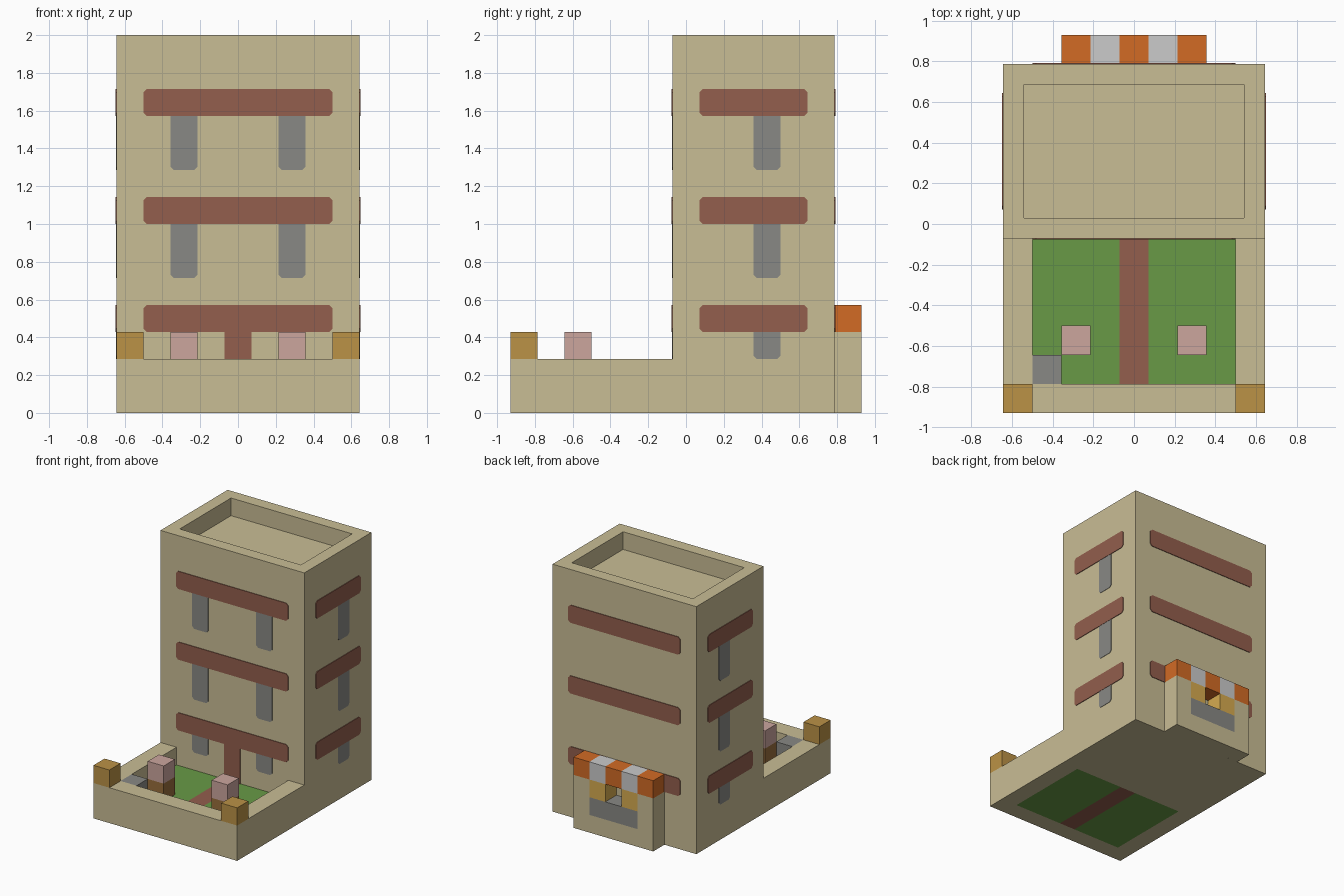
import bpy
import bmesh
from mathutils import Vector

cube = bpy.data.objects.get("Cube")
if cube:
    bpy.data.objects.remove(cube, do_unlink=True)

U = 1 / 7  # one block; all sizes below are in blocks


def material(name, *rgb):
    lin = [((c / 255 + 0.055) / 1.055) ** 2.4 for c in rgb] + [1]
    m = bpy.data.materials.new(name)
    m.use_nodes = True
    m.diffuse_color = lin
    m.node_tree.nodes["Principled BSDF"].inputs["Base Color"].default_value = lin
    return m


SAND = material("sandstone", 201, 189, 149)
BRICK = material("brick_red", 147, 94, 77)
STONE = material("stone_grey", 137, 137, 133)
PINK = material("dusty_pink", 204, 166, 158)
WOOD = material("golden_wood", 187, 146, 70)
BROWN = material("brown_wood", 152, 110, 60)
GRASS = material("grass_green", 104, 154, 70)
ORANGE = material("orange", 210, 107, 37)
WHITE = material("off_white", 203, 203, 203)
YELLOW = material("straw_yellow", 214, 171, 80)


def finish(name, bm, mat):
    bmesh.ops.recalc_face_normals(bm, faces=bm.faces)
    bmesh.ops.scale(bm, vec=(U, U, U), verts=bm.verts)
    mesh = bpy.data.meshes.new(name)
    bm.to_mesh(mesh)
    bm.free()
    mesh.materials.append(mat)
    obj = bpy.data.objects.new(name, mesh)
    bpy.context.collection.objects.link(obj)
    return obj


def box_mesh(x, y, z):
    bm = bmesh.new()
    bmesh.ops.create_cube(bm, size=1)
    for v in bm.verts:
        v.co = [r[0] if c < 0 else r[1] for c, r in zip(v.co, (x, y, z))]
    return bm


def box(name, x, y, z, mat):
    return finish(name, box_mesh(x, y, z), mat)


# Each wall maps (along, height, outward) to a point
WALLS = {
    "front": lambda a, z, d: Vector((a, -0.5 - d, z)),
    "back": lambda a, z, d: Vector((a, 5.5 + d, z)),
    "left": lambda a, z, d: Vector((4.5 + d, a, z)),
    "right": lambda a, z, d: Vector((-4.5 - d, a, z)),
}


def plate(name, wall, a, z, mat, thick):
    """Thin painted panel with clipped corners."""
    (a0, a1), (z0, z1), c = a, z, 0.12
    outline = [(a0 + c, z0), (a1 - c, z0), (a1, z0 + c), (a1, z1 - c),
               (a1 - c, z1), (a0 + c, z1), (a0, z1 - c), (a0, z0 + c)]
    bm = bmesh.new()
    place = WALLS[wall]
    face = bm.faces.new([bm.verts.new(place(p, q, 0)) for p, q in outline])
    out = bmesh.ops.extrude_face_region(bm, geom=[face])["geom"]
    shift = place(0, 0, thick) - place(0, 0, 0)
    bmesh.ops.translate(bm, vec=shift,
                        verts=[g for g in out if isinstance(g, bmesh.types.BMVert)])
    finish(name, bm, mat)


# Tower with a sunken roof
bm = box_mesh((-4.5, 4.5), (-0.5, 5.5), (0, 14))
bm.normal_update()
roof = max(bm.faces, key=lambda f: f.calc_center_median().z)
bmesh.ops.inset_region(bm, faces=[roof], thickness=1)
well = bmesh.ops.extrude_face_region(bm, geom=[roof])["geom"]
bmesh.ops.translate(bm, vec=(0, 0, -1),
                    verts=[g for g in well if isinstance(g, bmesh.types.BMVert)])
if roof.is_valid:
    bmesh.ops.delete(bm, geom=[roof], context="FACES_ONLY")
finish("tower", bm, SAND)

# Brick bands on every storey, with windows tucked under them
for floor, z in enumerate((3, 7, 11), 1):
    sill = z - 1 if floor == 1 else z - 2
    for wall in WALLS:
        span = (-3.5, 3.5) if wall in ("front", "back") else (0.5, 4.5)
        plate(f"{wall}_band_{floor}", wall, span, (z, z + 1), BRICK, 0.035)
        starts = {"front": (-2.5, 1.5), "back": ()}.get(wall, (2.5,))
        for i, a in enumerate(starts, 1):
            plate(f"{wall}_window_{floor}_{i}", wall, (a, a + 1),
                  (sill, z + 0.3), STONE, 0.02)
plate("front_door", "front", (-0.5, 0.5), (0.8, 3.3), BRICK, 0.02)

# Courtyard: lawn, path, low walls and corner caps
box("path", (-0.5, 0.5), (-5.5, -0.5), (0, 1), BRICK)
box("front_wall", (-4.5, 4.5), (-6.5, -5.5), (0, 2), SAND)
for side, s in (("left", 1), ("right", -1)):
    def span(a, b):
        return sorted((s * a, s * b))
    box(f"{side}_lawn", span(0.5, 3.5), (-5.5, -0.5), (0, 1), GRASS)
    box(f"{side}_wall", span(3.5, 4.5), (-5.5, -0.5), (0, 2), SAND)
    box(f"{side}_corner_cap", span(3.5, 4.5), (-6.5, -5.5), (2, 3), WOOD)
    box(f"{side}_post", span(1.5, 2.5), (-4.5, -3.5), (1, 2), BROWN)
    box(f"{side}_post_top", span(1.5, 2.5), (-4.5, -3.5), (2, 3), PINK)
    # Stall uprights and shutters at the back
    box(f"{side}_stall_pillar", span(1.5, 2.5), (5.5, 6.5), (1, 3), SAND)
    box(f"{side}_stall_shutter", span(0.5, 1.5), (5.5, 6.5), (2, 3), YELLOW)
box("stone_block", (-3.5, -2.5), (-5.5, -4.5), (1, 2), STONE)

# Stall base, counter and striped awning
box("stall_base", (-2.5, 2.5), (5.5, 6.5), (0, 1), SAND)
box("stall_counter", (-1.5, 1.5), (5.5, 6.5), (1, 2), STONE)
for i in range(5):
    box(f"awning_stripe_{i + 1}", (i - 2.5, i - 1.5), (5.5, 6.5), (3, 4),
        WHITE if i % 2 else ORANGE)
